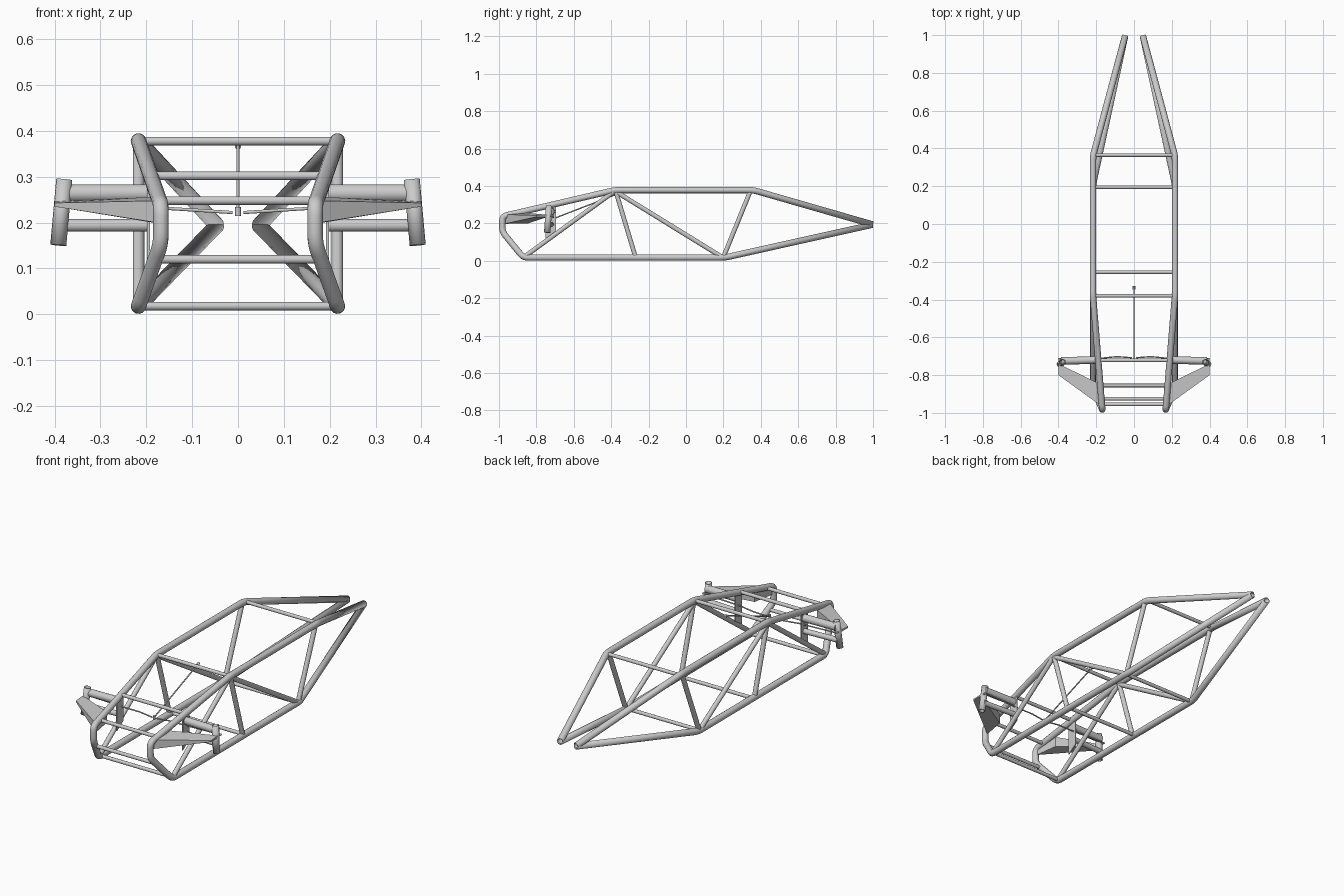
import bpy, bmesh
from mathutils import Vector

if "Cube" in bpy.data.objects:
    bpy.data.objects.remove(bpy.data.objects["Cube"])


def fillet(pts, radius=0.025, steps=5):
    """Round the inner corners of a polyline."""
    pts = [Vector(p) for p in pts]
    out = [pts[0]]
    for a, b, c in zip(pts, pts[1:], pts[2:]):
        p = b + (a - b).normalized() * radius
        q = b + (c - b).normalized() * radius
        for i in range(steps + 1):
            t = i / steps
            out.append(p * (1 - t) ** 2 + b * 2 * t * (1 - t) + q * t * t)
    return out + [pts[-1]]


def tube(name, pts, r, wall=0):
    """Round tube along a path; wall > 0 leaves it open and hollow."""
    cu = bpy.data.curves.new(name, 'CURVE')
    cu.dimensions = '3D'
    cu.bevel_depth = r
    cu.bevel_resolution = 5
    cu.use_fill_caps = wall == 0
    sp = cu.splines.new('POLY')
    sp.points.add(len(pts) - 1)
    for p, co in zip(sp.points, pts):
        p.co = (*co, 1)
    ob = bpy.data.objects.new(name, cu)
    bpy.context.collection.objects.link(ob)
    if wall:
        m = ob.modifiers.new('wall', 'SOLIDIFY')
        m.thickness = wall
        m.offset = -1
    return ob


def prism(name, bottom, top):
    """Solid between two matching outlines."""
    bm = bmesh.new()
    lo = [bm.verts.new(p) for p in bottom]
    hi = [bm.verts.new(p) for p in top]
    bm.faces.new(lo)
    bm.faces.new(hi)
    n = len(lo)
    for i in range(n):
        j = (i + 1) % n
        bm.faces.new((lo[i], lo[j], hi[j], hi[i]))
    bmesh.ops.recalc_face_normals(bm, faces=bm.faces)
    me = bpy.data.meshes.new(name)
    bm.to_mesh(me)
    bm.free()
    ob = bpy.data.objects.new(name, me)
    bpy.context.collection.objects.link(ob)
    return ob


W, TOP, LOW, R = 0.217, 0.378, 0.018, 0.017

# side loop: tail, top rail, nose bends, bottom rail, tail
loop = [(0.047, 0.996, 0.195), (W, 0.36, TOP), (W, -0.38, TOP),
        (0.168, -0.982, 0.238), (0.168, -0.982, 0.155),
        (W, -0.87, LOW), (W, 0.21, LOW), (0.047, 0.996, 0.193)]
# side bracing as (y, z) pairs
braces = [((-0.86, 0.025), (-0.385, 0.37)), ((-0.375, 0.37), (-0.27, 0.02)),
          ((-0.375, 0.37), (0.185, 0.025)), ((0.2, 0.02), (0.345, 0.375))]

for side, s in (('left', -1), ('right', 1)):
    def m(pts):
        return [(s * x, y, z) for x, y, z in pts]

    tube(f'{side}_frame_loop', fillet(m(loop)), R, wall=0.005)
    for i, (a, b) in enumerate(braces):
        tube(f'{side}_brace_{i + 1}', m([(W, *a), (W, *b)]), 0.0125)

    # front axle tubes, their mounting plate and the steering pivot
    tube(f'{side}_upper_axle', m([(0.195, -0.72, 0.264), (0.385, -0.725, 0.264)]), 0.02)
    tube(f'{side}_lower_axle', m([(0.195, -0.72, 0.194), (0.39, -0.73, 0.194)]), 0.014)
    prism(f'{side}_axle_plate',
          m([(0.192, -0.75, 0.115), (0.192, -0.695, 0.15), (0.192, -0.695, 0.305), (0.192, -0.75, 0.295)]),
          m([(0.198, -0.75, 0.115), (0.198, -0.695, 0.15), (0.198, -0.695, 0.305), (0.198, -0.75, 0.295)]))
    tube(f'{side}_pivot_tube', m([(0.392, -0.742, 0.151), (0.379, -0.732, 0.294)]), 0.0175, wall=0.004)

    # tapered arm from the nose to the pivot
    prism(f'{side}_tapered_arm',
          m([(0.4, -0.80, 0.235), (0.4, -0.74, 0.235), (0.185, -0.845, 0.2), (0.165, -0.97, 0.198)]),
          m([(0.4, -0.80, 0.243), (0.4, -0.74, 0.246), (0.185, -0.845, 0.256), (0.165, -0.97, 0.248)]))

    # steering rod
    tube(f'{side}_tie_rod', m([(0.012, -0.708, 0.222), (0.09, -0.702, 0.227),
                               (0.17, -0.71, 0.232), (0.395, -0.712, 0.24)]), 0.0035)
    tube(f'{side}_steering_arm', m([(0.39, -0.74, 0.24), (0.397, -0.71, 0.24)]), 0.005)

# cross bars: y, z, half width
bars = [(0.365, TOP, W), (-0.38, TOP, W), (0.195, LOW, W), (-0.255, LOW, W),
        (-0.855, LOW, W), (-0.722, 0.302, 0.189), (-0.925, 0.248, 0.173), (-0.955, 0.12, 0.18)]
for i, (y, z, w) in enumerate(bars):
    tube(f'cross_bar_{i + 1}', [(-w, y, z), (w, y, z)], 0.0095)

# steering shaft with end joints
tube('steering_shaft', [(0, -0.71, 0.225), (0, -0.335, 0.37)], 0.0035)
tube('shaft_top_joint', [(0, -0.345, 0.366), (0, -0.33, 0.372)], 0.007)
tube('shaft_bottom_joint', [(0, -0.71, 0.214), (0, -0.71, 0.234)], 0.006)
